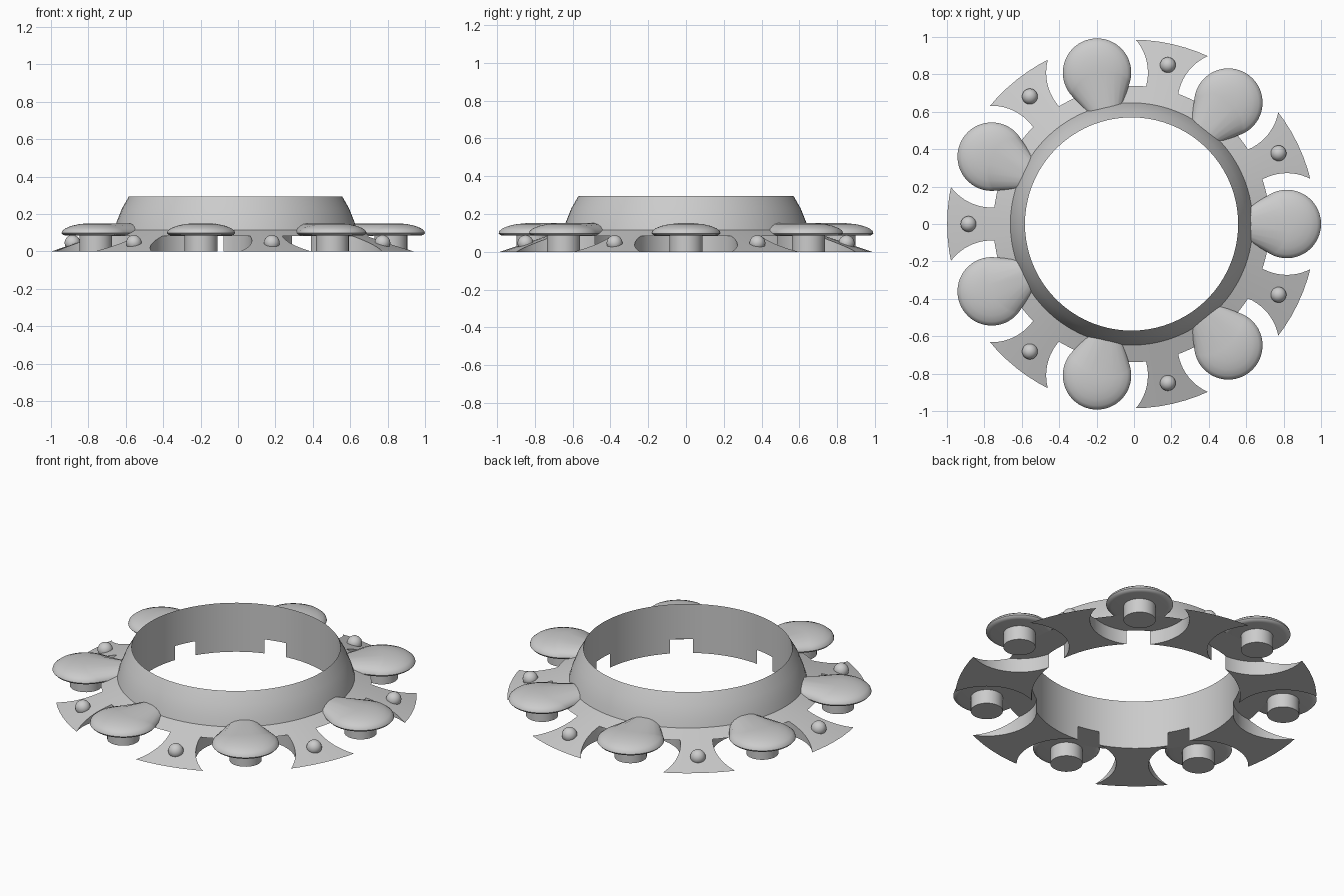
import bpy, bmesh, math
from mathutils import Matrix

if "Cube" in bpy.data.objects:
    bpy.data.objects.remove(bpy.data.objects["Cube"])

COUNT = 7              # pads around the ring
CX = -0.013            # ring axis offset in x
PAD_R = 0.83           # distance of pads from the axis
CUT_R, CUT_Z = 0.272, 0.084

grey = bpy.data.materials.new("plain_grey")
grey.diffuse_color = (0.6, 0.6, 0.6, 1)
grey.use_nodes = True
grey.node_tree.nodes["Principled BSDF"].inputs["Base Color"].default_value = grey.diffuse_color


def finish(name, bm, angle=30):
    bmesh.ops.recalc_face_normals(bm, faces=bm.faces[:])
    me = bpy.data.meshes.new(name)
    bm.to_mesh(me)
    bm.free()
    ob = bpy.data.objects.new(name, me)
    bpy.context.collection.objects.link(ob)
    me.materials.append(grey)
    smooth(ob, angle)
    return ob


def smooth(ob, angle=30):
    bpy.ops.object.select_all(action='DESELECT')
    ob.select_set(True)
    bpy.context.view_layer.objects.active = ob
    bpy.ops.object.shade_smooth_by_angle(angle=math.radians(angle))


def bridge(bm, a, b):
    n = len(a)
    for i in range(n):
        j = (i + 1) % n
        bm.faces.new((a[i], a[j], b[j], b[i]))


def placed(turn, radius, z=0):
    return (Matrix.Translation((CX, 0, 0)) @ Matrix.Rotation(turn, 4, 'Z')
            @ Matrix.Translation((radius, 0, z)))


def cylinder(bm, r, z0, z1, matrix, seg):
    bmesh.ops.create_cone(bm, cap_ends=True, segments=seg, radius1=r, radius2=r,
                          depth=z1 - z0,
                          matrix=matrix @ Matrix.Translation((0, 0, (z0 + z1) / 2)))


turns = [k * math.tau / COUNT for k in range(COUNT)]

# Ring body: sloped flange and leaning collar, revolved
profile = [(0.57, 0), (0.986, 0), (0.648, 0.115), (0.635, 0.16),
           (0.607, 0.23), (0.57, 0.295)]
SEG = 84
bm = bmesh.new()
loops = [[bm.verts.new((CX + r * math.cos(i * math.tau / SEG),
                        r * math.sin(i * math.tau / SEG), z)) for i in range(SEG)]
         for r, z in profile]
for k in range(len(loops)):
    bridge(bm, loops[k], loops[(k + 1) % len(loops)])
body = finish("ring_body", bm)

# Scallops cut under each pad
bm = bmesh.new()
for t in turns:
    cylinder(bm, CUT_R, -0.1, CUT_Z, placed(t, PAD_R), 64)
cutter = finish("scallop_cutter", bm)
cutter.hide_render = True
mod = body.modifiers.new("scallops", 'BOOLEAN')
mod.operation = 'DIFFERENCE'
mod.solver = 'EXACT'
mod.object = cutter
bpy.context.view_layer.objects.active = body
bpy.ops.object.modifier_apply(modifier=mod.name)
bpy.data.objects.remove(cutter)
smooth(body)


# Teardrop pads: round outer end, tail tapering into the collar
def teardrop(R):
    tail, w = -0.23, 0.41 * R
    a = math.atan2(w, tail) - math.acos(R / math.hypot(tail, w))
    n = 36
    arc = [(R * math.cos(-a + 2 * a * i / n), R * math.sin(-a + 2 * a * i / n))
           for i in range(n + 1)]
    return [(tail, -w)] + arc + [(tail, w)]


levels = [(0.155, 0.085), (0.174, 0.088), (0.183, 0.098), (0.179, 0.11),
          (0.162, 0.124), (0.13, 0.137), (0.09, 0.146), (0.04, 0.151)]
for k, t in enumerate(turns):
    bm = bmesh.new()
    rows = [[bm.verts.new((x, y, z)) for x, y in teardrop(R)] for R, z in levels]
    for a, b in zip(rows, rows[1:]):
        bridge(bm, a, b)
    bm.faces.new(rows[0])
    bm.faces.new(rows[-1])
    bm.transform(placed(t, PAD_R))
    finish(f"pad_{k + 1}", bm, 40)

    # Peg holding the pad
    bm = bmesh.new()
    cylinder(bm, 0.088, 0, 0.09, placed(t, PAD_R), 32)
    finish(f"peg_{k + 1}", bm)

    # Stud on the flange between two pads
    bm = bmesh.new()
    bmesh.ops.create_uvsphere(bm, u_segments=24, v_segments=14, radius=0.042,
                              matrix=placed(t + math.pi / COUNT, 0.872, 0.046))
    finish(f"stud_{k + 1}", bm, 40)
